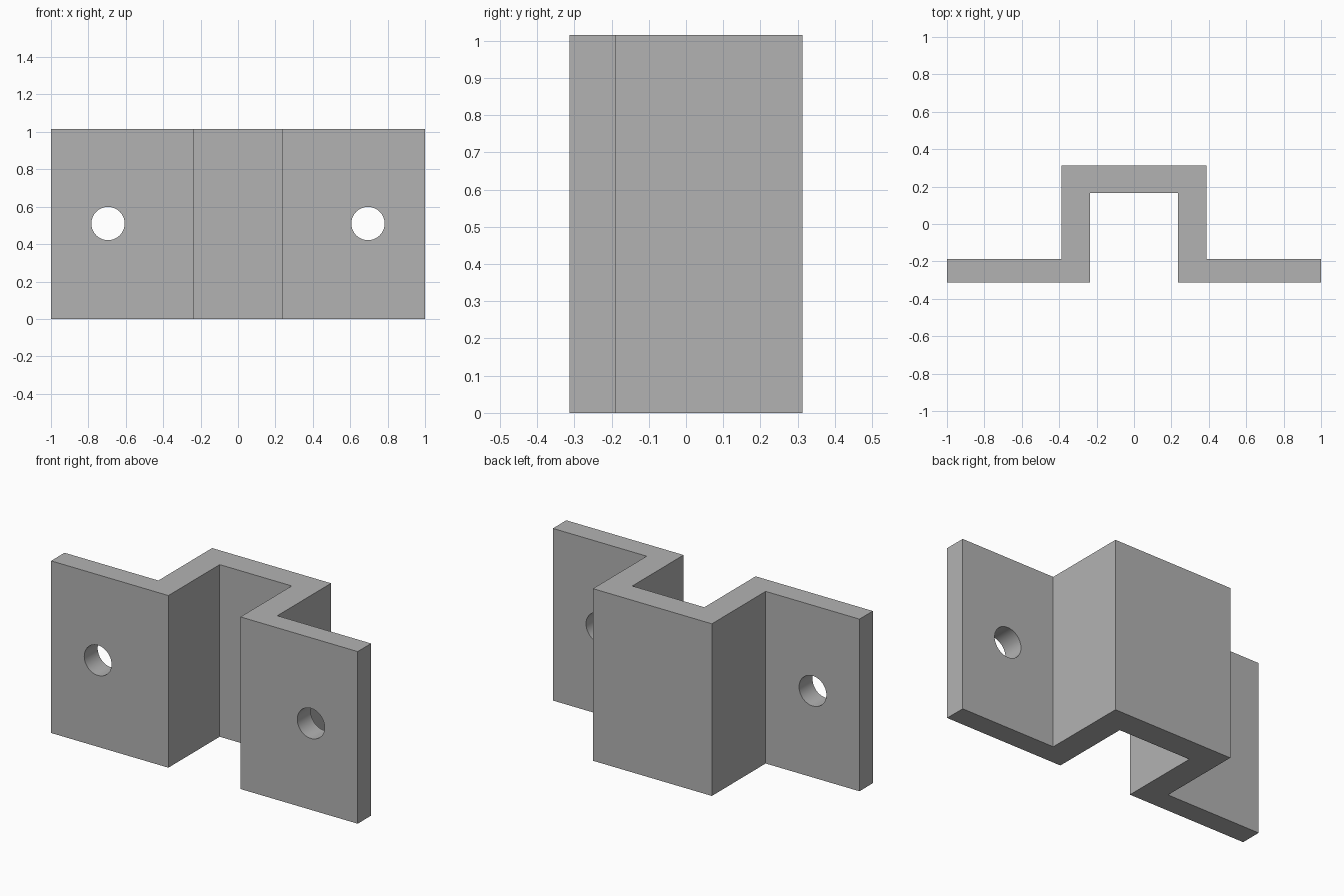
import bpy
import bmesh
from mathutils import Matrix

cube = bpy.data.objects.get("Cube")
if cube:
    bpy.data.objects.remove(cube, do_unlink=True)

HEIGHT = 1.015
HOLE_X, HOLE_Z, HOLE_R = 0.695, 0.51, 0.089

grey = bpy.data.materials.new("plain grey")
grey.use_nodes = True
colour = (0.45, 0.45, 0.45, 1)
grey.diffuse_color = colour
grey.node_tree.nodes["Principled BSDF"].inputs["Base Color"].default_value = colour


def make_object(name, bm):
    bmesh.ops.recalc_face_normals(bm, faces=bm.faces[:])
    mesh = bpy.data.meshes.new(name)
    bm.to_mesh(mesh)
    bm.free()
    mesh.materials.append(grey)
    obj = bpy.data.objects.new(name, mesh)
    bpy.context.collection.objects.link(obj)
    return obj


# Hat-shaped bracket: half outline, mirrored, then extruded upward
half = [(0.235, 0.165), (0.235, -0.313), (1, -0.313),
        (1, -0.188), (0.388, -0.188), (0.388, 0.313)]
outline = half + [(-x, y) for x, y in reversed(half)]
bm = bmesh.new()
base = bm.faces.new([bm.verts.new((x, y, 0)) for x, y in outline])
top = bmesh.ops.extrude_face_region(bm, geom=[base])["geom"]
bmesh.ops.translate(bm, vec=(0, 0, HEIGHT),
                    verts=[v for v in top if isinstance(v, bmesh.types.BMVert)])
bracket = make_object("mounting_bracket", bm)

# Screw hole cutters, one through each flange
bm = bmesh.new()
for side in (-1, 1):
    place = Matrix.Translation((side * HOLE_X, -0.25, HOLE_Z)) @ Matrix.Rotation(1.570796, 4, "X")
    bmesh.ops.create_cone(bm, cap_ends=True, segments=48, radius1=HOLE_R,
                          radius2=HOLE_R, depth=0.3, matrix=place)
cutter = make_object("hole_cutter", bm)
cutter.hide_render = True

cut = bracket.modifiers.new("screw holes", "BOOLEAN")
cut.operation = "DIFFERENCE"
cut.solver = "EXACT"
cut.object = cutter

# Apply the holes and smooth only their walls
bpy.ops.object.select_all(action="DESELECT")
bpy.context.view_layer.objects.active = bracket
bracket.select_set(True)
bpy.ops.object.modifier_apply(modifier=cut.name)
bpy.data.objects.remove(cutter, do_unlink=True)
bpy.ops.object.shade_smooth_by_angle(angle=0.5)
